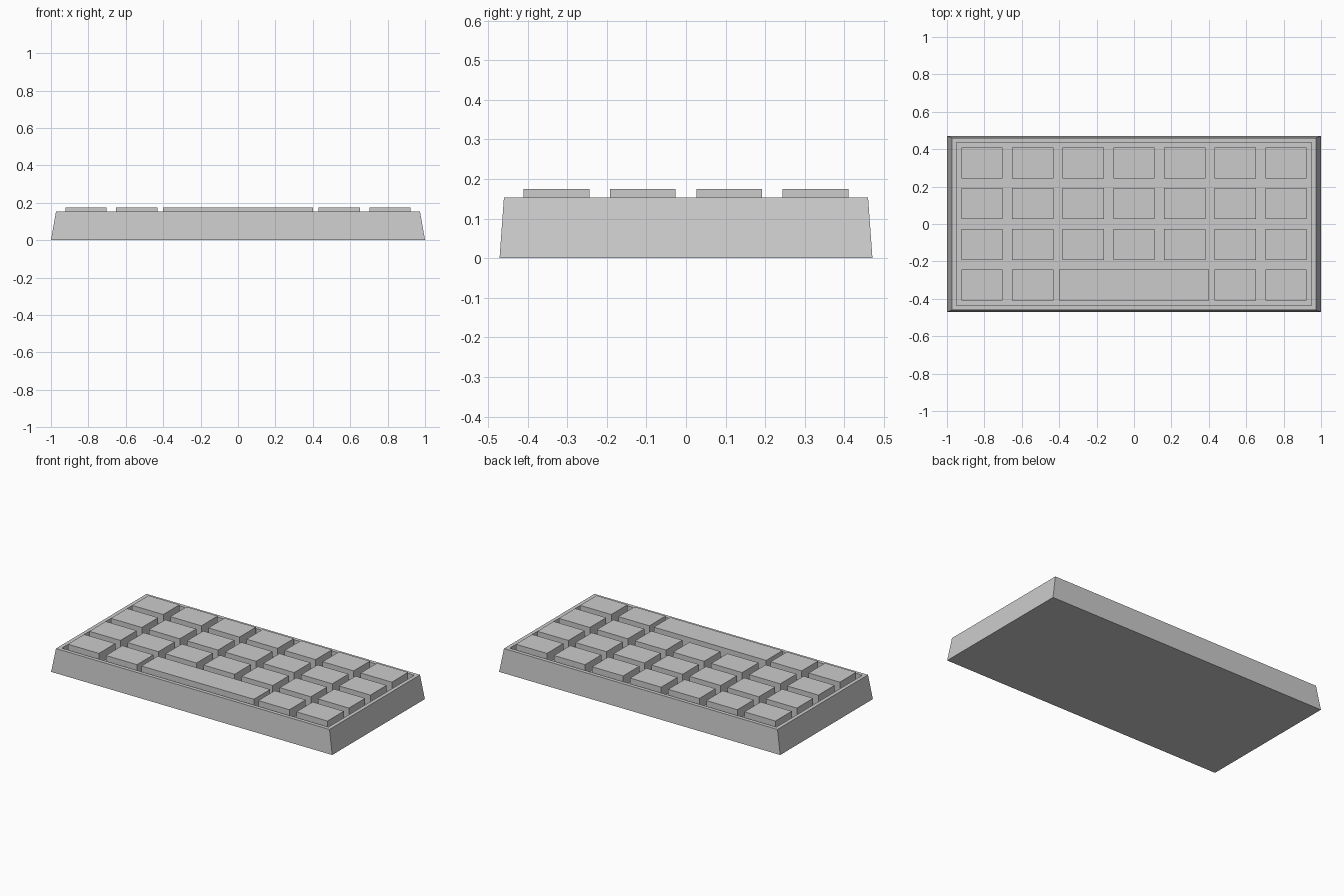
import bpy
import bmesh

cube = bpy.data.objects.get("Cube")
if cube:
    bpy.data.objects.remove(cube, do_unlink=True)

grey = bpy.data.materials.new("plain grey")
grey.use_nodes = True
colour = (0.6, 0.6, 0.6, 1)
grey.diffuse_color = colour
grey.node_tree.nodes["Principled BSDF"].inputs["Base Color"].default_value = colour

RIM_Z, FLOOR_Z, KEY_Z = 0.153, 0.11, 0.175


def finish(name, bm):
    bmesh.ops.recalc_face_normals(bm, faces=bm.faces)
    mesh = bpy.data.meshes.new(name)
    bm.to_mesh(mesh)
    bm.free()
    mesh.materials.append(grey)
    obj = bpy.data.objects.new(name, mesh)
    bpy.context.collection.objects.link(obj)
    return obj


# Case: nested rectangles (half width, half depth, height) bridged into a sloped tray
def build_case():
    bm = bmesh.new()
    outline = [(1.0, 0.471, 0), (0.973, 0.46, RIM_Z),
               (0.949, 0.436, RIM_Z), (0.949, 0.436, FLOOR_Z)]
    loops = [[bm.verts.new((sx * w, sy * d, z))
              for sx, sy in ((-1, -1), (1, -1), (1, 1), (-1, 1))]
             for w, d, z in outline]
    for low, high in zip(loops, loops[1:]):
        for i in range(4):
            j = (i + 1) % 4
            bm.faces.new((low[i], low[j], high[j], high[i]))
    bm.faces.new(loops[0])
    bm.faces.new(loops[-1])
    return finish("case", bm)


# Key: plain block resting on the tray floor
def build_key(name, x, y, width):
    bm = bmesh.new()
    bmesh.ops.create_cube(bm, size=1)
    bmesh.ops.scale(bm, vec=(width, 0.166, KEY_Z - FLOOR_Z), verts=bm.verts)
    bmesh.ops.translate(bm, vec=(x, y, (KEY_Z + FLOOR_Z) / 2), verts=bm.verts)
    return finish(name, bm)


build_case()

# Four rows of seven, with the space bar replacing the middle three in front
for row in range(4):
    y = (row - 1.5) * 0.218
    for col in range(-3, 4):
        if row == 0 and abs(col) < 2:
            continue
        build_key(f"key_row{row + 1}_{col + 4}", col * 0.271, y, 0.221)
build_key("space_bar", 0, -0.327, 0.8)
